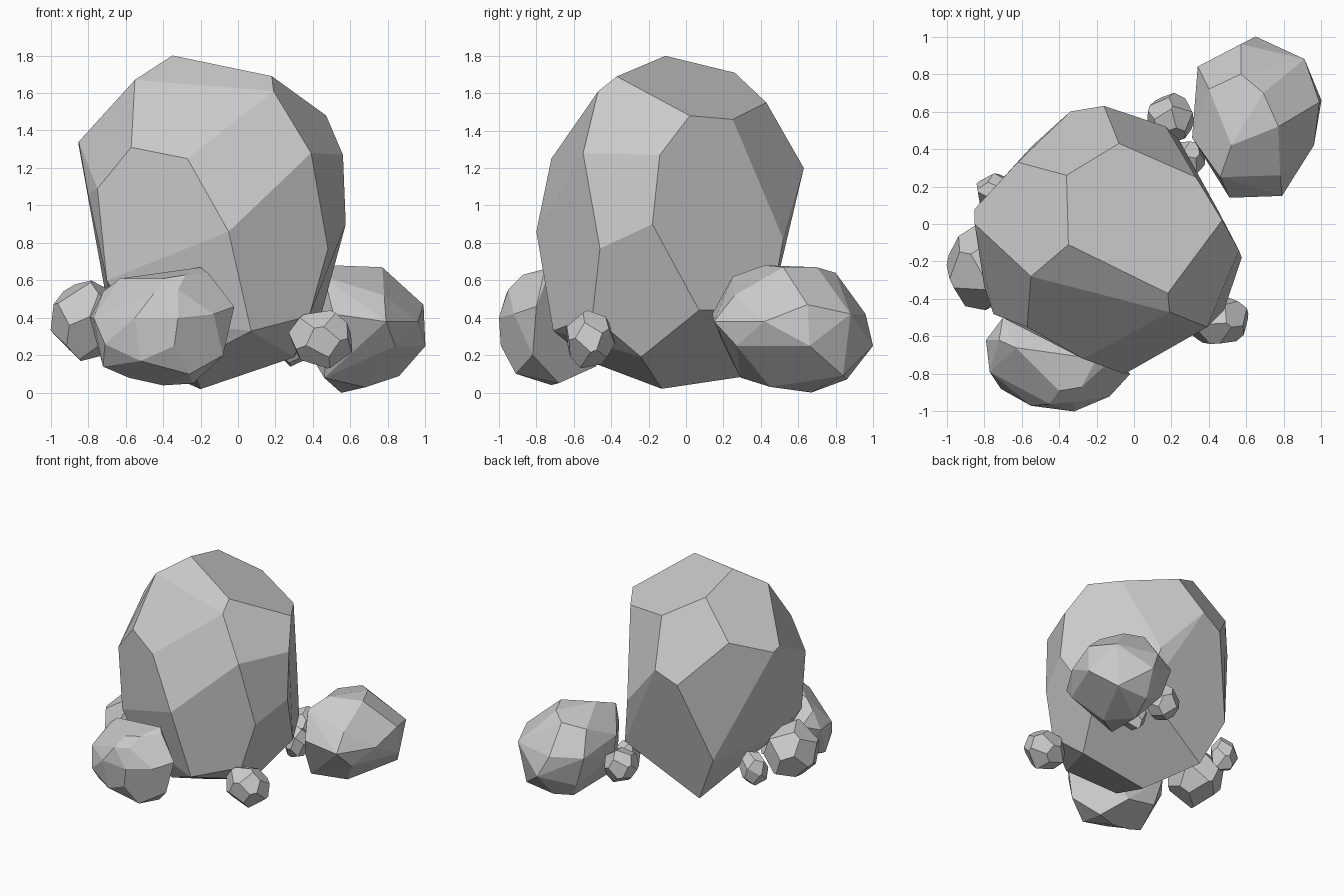
import bpy, bmesh, math, random
from mathutils import Vector


def hull_rock(name, pts, angle=12):
    """Convex faceted stone spanning the given corner points."""
    bm = bmesh.new()
    for p in pts:
        bm.verts.new(p)
    bmesh.ops.convex_hull(bm, input=bm.verts[:])
    bmesh.ops.delete(bm, geom=[v for v in bm.verts if not v.link_faces], context='VERTS')
    bmesh.ops.dissolve_limit(bm, angle_limit=math.radians(angle),
                             verts=bm.verts[:], edges=bm.edges[:])
    bmesh.ops.recalc_face_normals(bm, faces=bm.faces[:])
    me = bpy.data.meshes.new(name)
    bm.to_mesh(me)
    bm.free()
    ob = bpy.data.objects.new(name, me)
    bpy.context.collection.objects.link(ob)
    return ob


def pebble(name, lo, hi, seed, n=17):
    """Small many-sided stone fitted to a bounding box: one facet per spread direction."""
    rnd = random.Random(seed)
    bm = bmesh.new()
    for i in range(n):
        z = 1 - (2 * i + 1) / n
        a = i * 2.39996 + seed + rnd.uniform(-.15, .15)
        r = math.sqrt(1 - z * z)
        bm.verts.new((r * math.cos(a), r * math.sin(a), z))
    bmesh.ops.convex_hull(bm, input=bm.verts[:])
    bm.normal_update()
    pts = []
    for f in bm.faces:
        d = f.normal.dot(f.verts[0].co)
        pts.append(f.normal / d)
    bm.free()
    mn = [min(p[k] for p in pts) for k in range(3)]
    mx = [max(p[k] for p in pts) for k in range(3)]
    fit = [Vector([lo[k] + (p[k] - mn[k]) / (mx[k] - mn[k]) * (hi[k] - lo[k])
                   for k in range(3)]) for p in pts]
    return hull_rock(name, fit, 2)


# Tall main boulder
hull_rock("main_boulder", [
    (-.35, -.11, 1.80), (.18, -.37, 1.69), (.19, -.47, 1.61), (-.55, -.28, 1.67),
    (-.36, .26, 1.71), (.47, .02, 1.48), (.33, .25, 1.46), (-.08, .43, 1.55),
    (-.62, .33, 1.43), (-.85, 0, 1.34), (-.85, .08, 1.32), (-.57, -.55, 1.31),
    (-.27, -.72, 1.25), (-.16, .63, 1.20), (-.34, .60, 1.11), (.39, -.55, 1.28),
    (.56, -.14, 1.27), (.575, -.18, .90), (.48, -.46, .77), (-.05, -.80, .86),
    (0, -.79, .68), (-.80, -.33, 1.06), (-.75, -.48, 1.09), (.17, .52, .82),
    (.24, .45, .44), (.45, .07, .44), (.07, -.71, .33), (.38, -.50, .41),
    (.30, -.24, .19), (-.20, -.13, .02), (-.36, .34, .09), (-.54, .42, .48),
    (-.70, -.13, .49), (-.70, -.50, .60), (-.58, -.50, .40), (-.25, -.50, .16)])

# Medium stone, back right
hull_rock("back_stone", [
    (.77, .52, .67), (.69, .70, .67), (.40, .72, .60), (.57, .80, .64),
    (.78, .26, .52), (.46, .25, .62), (.52, .42, .68), (.91, .88, .42),
    (.99, .65, .47), (1, .66, .25), (.96, .42, .38), (.79, .15, .38),
    (.51, .14, .42), (.31, .46, .48), (.33, .47, .30), (.34, .84, .42),
    (.65, 1, .25), (.57, .96, .42), (.86, .84, .09), (.55, .67, 0),
    (.46, .29, .08), (.68, .45, .03), (.84, .27, .25), (.42, .82, .17),
    (.60, .86, .07), (.39, .40, .20), (.48, .19, .28)], 9)

# Medium stone, front left
hull_rock("front_stone", [
    (-.20, -.72, .67), (-.16, -.76, .64), (-.63, -.66, .61), (-.72, -.62, .54),
    (-.79, -.62, .40), (-.28, -.87, .63), (-.40, -.89, .61), (-.02, -.80, .46),
    (-.45, -.96, .53), (-.32, -.95, .55), (-.55, -.97, .40), (-.32, -1, .40),
    (-.13, -.92, .42), (-.08, -.82, .20), (-.26, -.91, .10),
    (-.24, -.68, .05), (-.40, -.72, .04), (-.58, -.75, .08), (-.72, -.78, .14),
    (-.71, -.88, .26), (-.52, -.94, .17), (-.34, -.99, .25), (-.77, -.79, .40),
    (-.60, -.48, .18), (-.35, -.48, .14), (-.70, -.50, .45)])

# Smaller stones tucked around the base
for nm, lo, hi, seed in [
        ("left_stone", (-1, -.46, .17), (-.60, -.01, .60), 1),
        ("right_pebble", (.27, -.64, .13), (.61, -.38, .44), 2),
        ("left_pebble", (-.84, .08, .24), (-.62, .27, .51), 3),
        ("back_pebble", (.07, .44, .17), (.32, .70, .44), 4),
        ("gap_pebble", (.20, .24, .14), (.38, .44, .40), 5)]:
    pebble(nm, lo, hi, seed)
